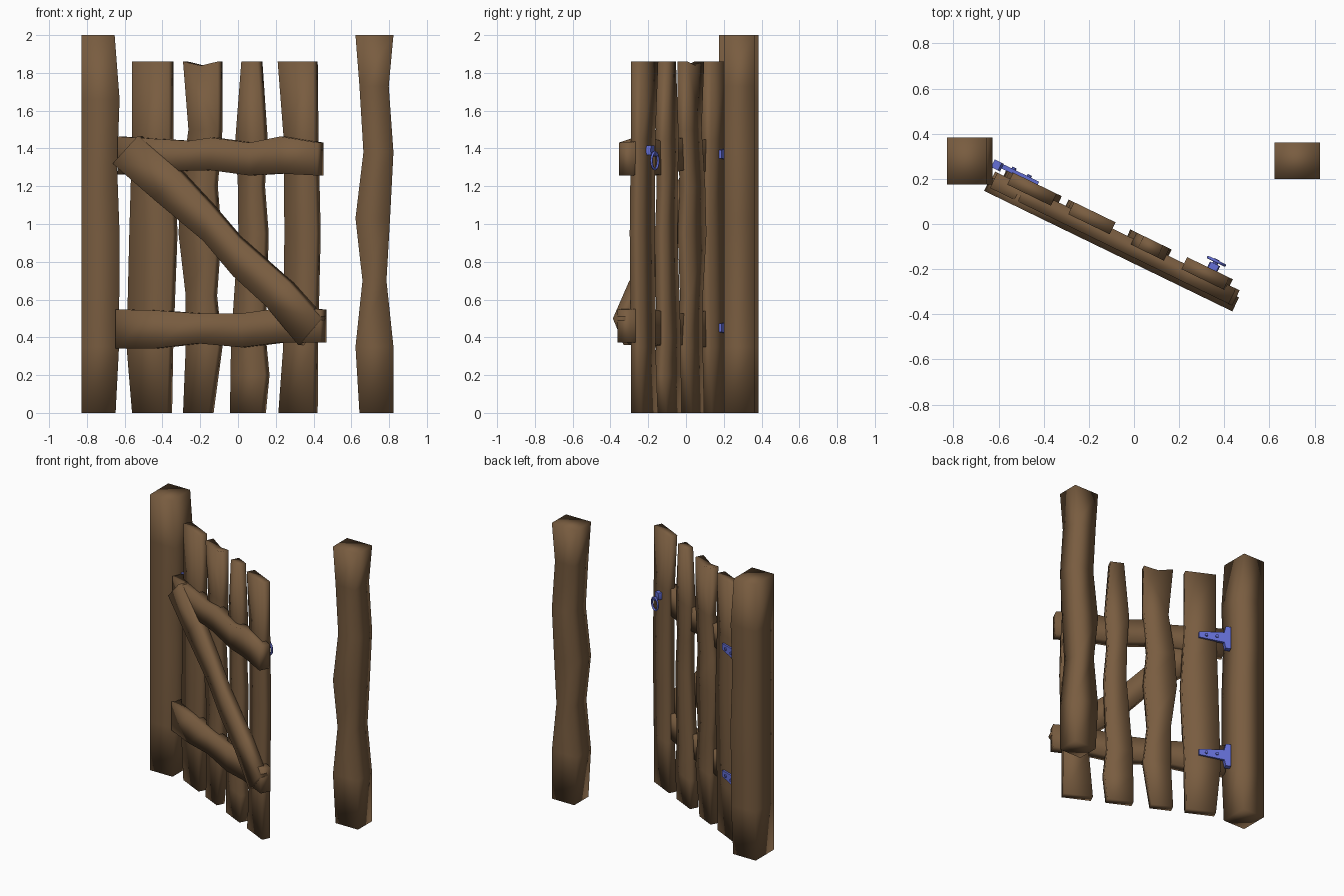
import bpy, bmesh, math
from mathutils import Matrix, Vector

if "Cube" in bpy.data.objects:
    bpy.data.objects.remove(bpy.data.objects["Cube"])

def material(name, rgb):
    m = bpy.data.materials.new(name)
    m.diffuse_color = (*rgb, 1)
    m.use_nodes = True
    m.node_tree.nodes["Principled BSDF"].inputs["Base Color"].default_value = m.diffuse_color
    return m

WOOD = material("brown wood", (0.19, 0.108, 0.051))
IRON = material("blue metal", (0.13, 0.16, 0.68))

# The gate swings open about the left post: local x runs along it, y is its back
ANGLE = math.radians(-25.9)
C, S = math.cos(ANGLE), -math.sin(ANGLE)
GATE = Matrix.Rotation(ANGLE, 4, 'Z')

def finish(name, bm, mat, matrix, smooth=None):
    bmesh.ops.recalc_face_normals(bm, faces=bm.faces[:])
    me = bpy.data.meshes.new(name)
    bm.to_mesh(me)
    bm.free()
    me.transform(matrix)
    me.materials.append(mat)
    ob = bpy.data.objects.new(name, me)
    bpy.context.collection.objects.link(ob)
    if smooth is None:
        me.shade_smooth()
    else:
        bpy.context.view_layer.objects.active = ob
        ob.select_set(True)
        bpy.ops.object.shade_smooth_by_angle(angle=math.radians(smooth))
        ob.select_set(False)
    return ob

def timber(name, pairs, d0, d1, gate=True, notch=0):
    """Rough-hewn beam: pairs of edge points (x, z), given depth d0 to d1."""
    xs = [p[0] for pr in pairs for p in pr]
    lo, hi = min(xs), max(xs)
    def place(p, d):
        x = p[0]
        if gate:  # front-view x to distance along the gate
            x = (x - S * (d0 + (x - lo) / (hi - lo) * (d1 - d0))) / C
        return (x, d, p[1])
    bm = bmesh.new()
    rings = [[bm.verts.new(place(p, d)) for p, d in ((a, d0), (b, d0), (b, d1), (a, d1))]
             for a, b in pairs]
    last = rings[-1]
    if notch:
        nf, nb = [bm.verts.new((last[i].co + last[j].co) / 2 - Vector((0, 0, notch)))
                  for i, j in ((0, 1), (3, 2))]
    for r, q in zip(rings, rings[1:]):
        for i in range(4):
            j = (i + 1) % 4
            f = [r[i], r[j], q[j], q[i]]
            if notch and q is last and i in (0, 2):
                f.insert(3, nf if i == 0 else nb)
            bm.faces.new(f)
    bm.faces.new(rings[0])
    if notch:
        bm.faces.new([last[0], nf, nb, last[3]])
        bm.faces.new([nf, last[1], last[2], nb])
    else:
        bm.faces.new(last)
    return finish(name, bm, WOOD, GATE if gate else Matrix())

def upright(name, rows, *args, **kw):
    return timber(name, [((l, z), (r, z)) for z, l, r in rows], *args, **kw)

def rail(name, rows, *args):
    return timber(name, [((x, b), (x, t)) for x, b, t in rows], *args)

# Posts
upright("left_post", [(0, -.828, -.648), (.35, -.828, -.63), (.95, -.828, -.627),
                      (1.3, -.828, -.64), (1.66, -.828, -.627), (2, -.828, -.653)],
        .175, .384, gate=False)
upright("right_post", [(0, .643, .823), (.35, .622, .823), (.7, .659, .786), (1.03, .622, .805),
                       (1.38, .664, .823), (1.73, .643, .798), (2, .622, .823)],
        .2, .362, gate=False)

# Upright planks
B0, B1 = -.088, -.029
upright("plank_1", [(0, -.558, -.352), (.35, -.59, -.345), (.95, -.574, -.32),
                    (1.45, -.558, -.345), (1.86, -.558, -.345)], B0, B1)
upright("plank_2", [(0, -.288, -.135), (.35, -.272, -.082), (.62, -.272, -.114),
                    (.95, -.315, -.087), (1.2, -.3, -.11), (1.5, -.256, -.082),
                    (1.86, -.288, -.082)], B0, B1, notch=.022)
upright("plank_3", [(0, -.042, .145), (.2, -.04, .167), (.4, -.035, .145), (.95, .008, .162),
                    (1.2, .005, .14), (1.45, -.01, .156), (1.86, .026, .124)], B0, B1)
upright("plank_4", [(0, .214, .42), (.35, .243, .422), (.95, .25, .438),
                    (1.45, .246, .425), (1.86, .21, .42)], B0, B1)

# Cross rails and diagonal brace
R0, R1 = -.135, -.06
rail("top_rail", [(-.638, 1.262, 1.463), (-.42, 1.275, 1.45), (-.25, 1.283, 1.44), (-.13, 1.285, 1.457),
                  (.08, 1.257, 1.43), (.25, 1.267, 1.463), (.452, 1.257, 1.431)], R0, R1)
rail("bottom_rail", [(-.648, .341, .548), (-.44, .341, .543), (-.2, .368, .527),
                     (.04, .347, .527), (.25, .373, .555), (.468, .373, .548)], R0, R1)
timber("diagonal_brace", [((-.664, 1.32), (-.53, 1.463)), ((-.44, 1.13), (-.31, 1.278)),
                          ((-.17, .91), (-.14, 1.1)), ((-.01, .725), (.01, .93)),
                          ((.17, .565), (.29, .69)), ((.345, .36), (.465, .5))], -.158, -.09)

def block(name, outline, d0, d1):
    """Flat plate with an (x, z) outline on the back of the gate."""
    bm = bmesh.new()
    a = [bm.verts.new((x, d0, z)) for x, z in outline]
    b = [bm.verts.new((x, d1, z)) for x, z in outline]
    bm.faces.new(a)
    bm.faces.new(b)
    n = len(a)
    for i in range(n):
        j = (i + 1) % n
        bm.faces.new([a[i], a[j], b[j], b[i]])
    return finish(name, bm, IRON, GATE, 30)

def stud(name, x, z, r, d0, d1):
    bm = bmesh.new()
    m = Matrix.Translation((x, (d0 + d1) / 2, z)) @ Matrix.Rotation(math.pi / 2, 4, 'X')
    bmesh.ops.create_cone(bm, cap_ends=True, segments=10, radius1=r, radius2=r,
                          depth=d1 - d0, matrix=m)
    return finish(name, bm, IRON, GATE, 30)

# Strap hinges with a tall pivot plate
for n, z in (("lower", .45), ("upper", 1.37)):
    block(n + "_hinge_strap", [(-.65, z - .04), (-.46, z - .022), (-.46, z + .022), (-.65, z + .04)],
          -.035, -.015)
    block(n + "_hinge_plate", [(-.68, z - .085), (-.645, z - .085), (-.635, z - .04),
                               (-.635, z + .04), (-.645, z + .085), (-.68, z + .085)], -.05, -.012)
    for x in (-.585, -.51):
        stud(n + "_hinge_stud", x, z, .011, -.03, -.006)

# Ring pull handle on the free edge
HX = .4
block("handle_plate", [(HX - .02, 1.365), (HX + .02, 1.365), (HX + .025, 1.39), (HX + .02, 1.415),
                       (HX - .02, 1.415), (HX - .025, 1.39)], -.03, -.002)
stud("handle_knob", HX, 1.37, .013, -.01, .02)
bm = bmesh.new()
N, M = 16, 6
ring = [[bm.verts.new((HX + (.04 + .007 * math.cos(v)) * math.cos(u), .011 + .007 * math.sin(v),
                       1.335 + (.045 + .007 * math.cos(v)) * math.sin(u)))
         for v in (2 * math.pi * j / M for j in range(M))]
        for u in (2 * math.pi * i / N for i in range(N))]
for i in range(N):
    for j in range(M):
        k, l = (i + 1) % N, (j + 1) % M
        bm.faces.new([ring[i][j], ring[k][j], ring[k][l], ring[i][l]])
finish("handle_ring", bm, IRON, GATE)
